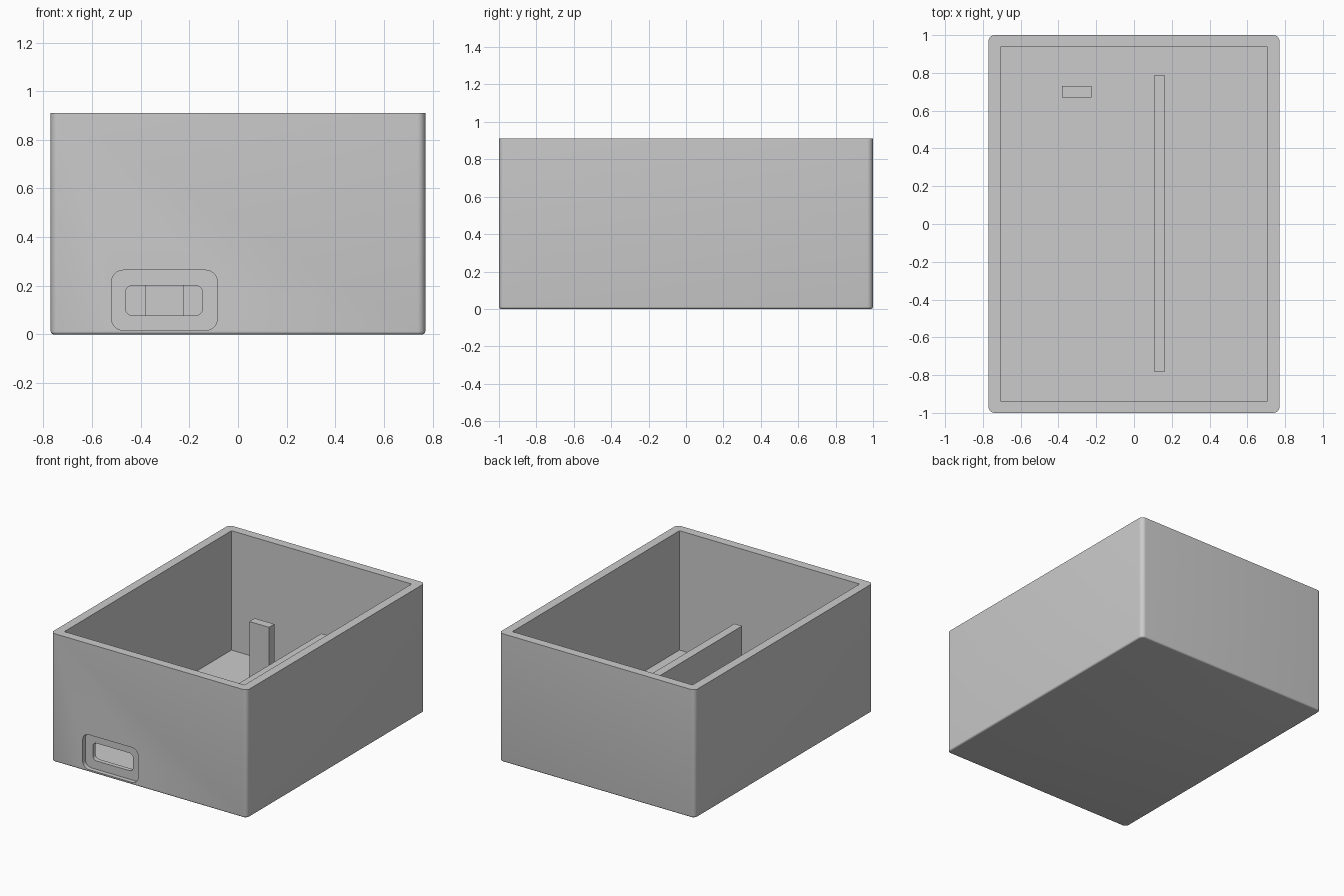
import bpy
import bmesh
import math
from mathutils import Vector

if "Cube" in bpy.data.objects:
    bpy.data.objects.remove(bpy.data.objects["Cube"], do_unlink=True)

grey = bpy.data.materials.new("plain_grey")
grey.use_nodes = True
colour = (0.6, 0.6, 0.6, 1)
grey.diffuse_color = colour
grey.node_tree.nodes["Principled BSDF"].inputs["Base Color"].default_value = colour


def block(name, low, high, axis=2, radius=0, foot=0):
    """Box between two corners; edges along axis and around the foot may be rounded."""
    low, high = Vector(low), Vector(high)
    bm = bmesh.new()
    bmesh.ops.create_cube(bm, size=1)
    for v in bm.verts:
        v.co = (low + high) / 2 + v.co * (high - low)
    if radius:
        edges = [e for e in bm.edges
                 if abs(e.verts[0].co[axis] - e.verts[1].co[axis]) > 1e-4]
        bmesh.ops.bevel(bm, geom=edges, offset=radius, segments=8,
                        profile=0.5, affect='EDGES')
    if foot:
        edges = [e for e in bm.edges
                 if all(abs(v.co.z - low.z) < 1e-4 for v in e.verts)]
        bmesh.ops.bevel(bm, geom=edges, offset=foot, segments=4,
                        profile=0.5, affect='EDGES')
    bmesh.ops.recalc_face_normals(bm, faces=bm.faces)
    mesh = bpy.data.meshes.new(name)
    bm.to_mesh(mesh)
    bm.free()
    mesh.materials.append(grey)
    obj = bpy.data.objects.new(name, mesh)
    bpy.context.collection.objects.link(obj)
    return obj


def select_only(obj):
    bpy.ops.object.select_all(action='DESELECT')
    obj.select_set(True)
    bpy.context.view_layer.objects.active = obj


def cut(obj, cutter):
    cutter.hide_render = True
    mod = obj.modifiers.new("cut", 'BOOLEAN')
    mod.operation = 'DIFFERENCE'
    mod.solver = 'EXACT'
    mod.object = cutter
    select_only(obj)
    bpy.ops.object.modifier_apply(modifier=mod.name)
    bpy.data.objects.remove(cutter, do_unlink=True)


HALF_X, HALF_Y, HEIGHT = 0.77, 1.0, 0.91
WALL = 0.0625
DIVIDER_TOP = 0.455

# Open-topped case with rounded corners
case = block("case", (-HALF_X, -HALF_Y, 0), (HALF_X, HALF_Y, HEIGHT),
             radius=0.032, foot=0.012)
cut(case, block("cavity", (WALL - HALF_X, WALL - HALF_Y, WALL),
                (HALF_X - WALL, HALF_Y - WALL, HEIGHT + 0.2)))

# Port in the front wall: shallow recess, then a slot right through
cut(case, block("port_recess", (-0.52, -1.1, 0.017), (-0.085, -0.969, 0.264),
                axis=1, radius=0.048))
cut(case, block("port_slot", (-0.462, -1.1, 0.077), (-0.146, -0.9, 0.202),
                axis=1, radius=0.03))
select_only(case)
bpy.ops.object.shade_smooth_by_angle(angle=math.radians(30))

# Inner divider rail and stop post standing on the floor
block("divider_rail", (0.105, -0.78, WALL - 0.01), (0.165, 0.785, DIVIDER_TOP))
block("stop_post", (-0.38, 0.67, WALL - 0.01), (-0.225, 0.73, DIVIDER_TOP))
